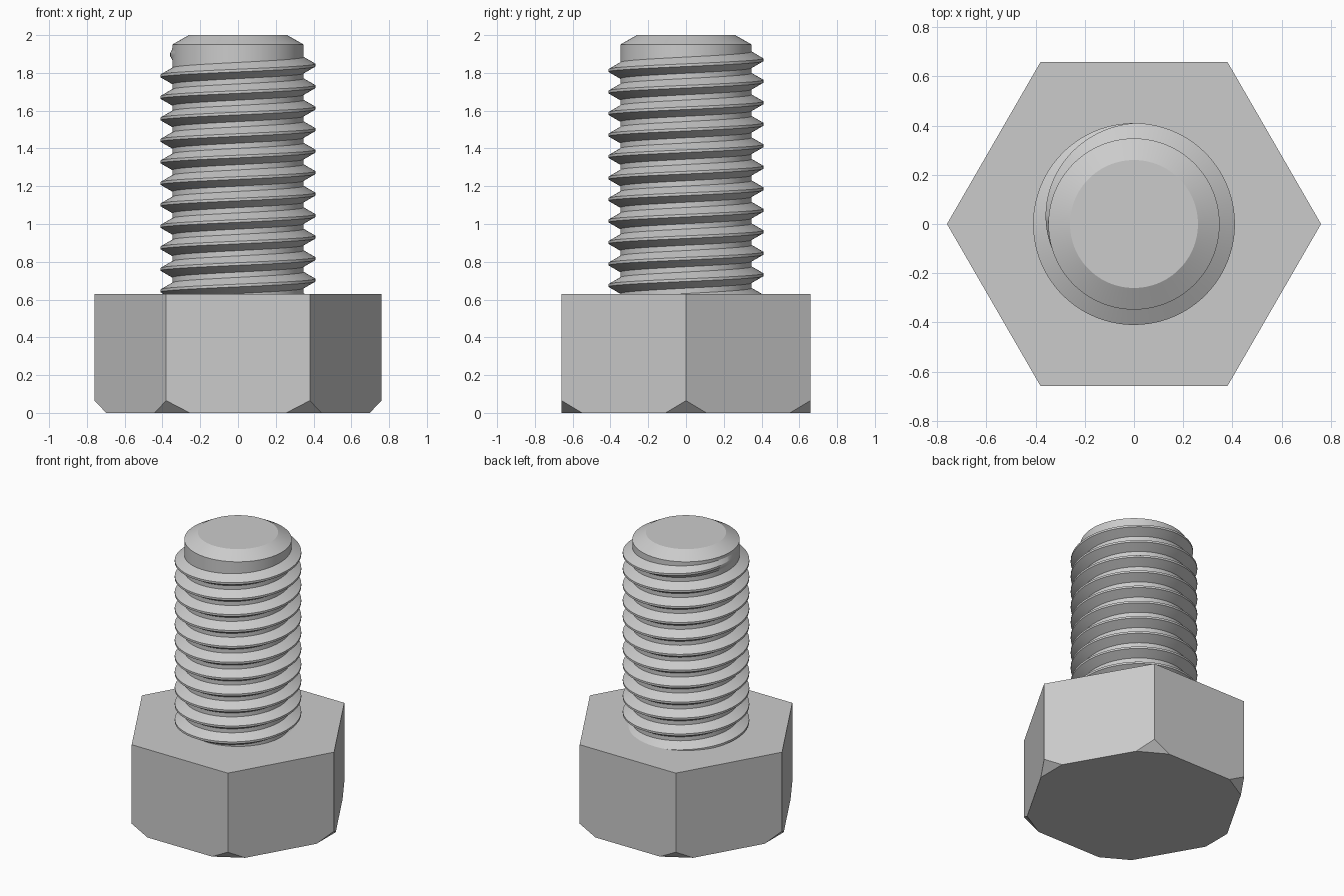
import bpy, bmesh
from math import cos, sin, tau, radians
from mathutils import Vector

cube = bpy.data.objects.get("Cube")
if cube:
    bpy.data.objects.remove(cube)

HEAD_R, HEAD_TOP = 0.76, 0.63
CORE_R, CREST_R = 0.348, 0.41
PITCH = 0.1138
SEGMENTS = 96

steel = bpy.data.materials.new("grey steel")
steel.use_nodes = True
colour = (0.6, 0.6, 0.6, 1)
steel.diffuse_color = colour
steel.node_tree.nodes["Principled BSDF"].inputs["Base Color"].default_value = colour


def add_object(name, bm, smooth):
    bmesh.ops.recalc_face_normals(bm, faces=bm.faces)
    mesh = bpy.data.meshes.new(name)
    bm.to_mesh(mesh)
    bm.free()
    mesh.materials.append(steel)
    obj = bpy.data.objects.new(name, mesh)
    bpy.context.collection.objects.link(obj)
    if smooth:
        bpy.ops.object.select_all(action="DESELECT")
        obj.select_set(True)
        bpy.context.view_layer.objects.active = obj
        bpy.ops.object.shade_smooth_by_angle(angle=radians(25))
    return obj


def polar(r, a, z):
    return Vector((r * cos(a), r * sin(a), z))


def bridge(bm, rings, closed):
    # Join consecutive rings of vertices with quads
    for low, high in zip(rings, rings[1:]):
        n = len(low)
        for i in range(n if closed else n - 1):
            j = (i + 1) % n
            bm.faces.new((low[i], low[j], high[j], high[i]))
    bm.faces.new(rings[0])
    bm.faces.new(rings[-1])


# Hexagonal head with its lower corners cut off
bm = bmesh.new()
rings = [[bm.verts.new(polar(HEAD_R, tau * i / 6, z)) for i in range(6)]
         for z in (0, HEAD_TOP)]
bridge(bm, rings, True)
for i in range(6):
    a = tau * i / 6
    cut = bmesh.ops.bisect_plane(
        bm, geom=bm.verts[:] + bm.edges[:] + bm.faces[:],
        plane_co=polar(HEAD_R, a, 0.065), plane_no=polar(1, a, -0.96),
        clear_outer=True)
    edges = [e for e in cut["geom_cut"] if isinstance(e, bmesh.types.BMEdge)]
    bmesh.ops.contextual_create(bm, geom=edges)
add_object("hex_head", bm, False)

# Round shank with a chamfered tip
bm = bmesh.new()
profile = [(CORE_R, HEAD_TOP - 0.03), (CORE_R, 1.95), (0.26, 2.0)]
rings = [[bm.verts.new(polar(r, tau * i / SEGMENTS, z)) for i in range(SEGMENTS)]
         for r, z in profile]
bridge(bm, rings, True)
add_object("shank", bm, True)

# Right-handed thread ridge, starting in the head and fading out near the tip
bm = bmesh.new()
start, fade, end = -11.3 * tau, radians(90), radians(207)
base_r = CORE_R - 0.008
half_crest = PITCH / 16
half_base = half_crest + (CREST_R - base_r) * 0.577
steps = round((end - start) / tau * SEGMENTS)
rings = []
for i in range(steps + 1):
    a = start + (end - start) * i / steps
    z = 1.841 + PITCH * a / tau
    t = max(0, (a - fade) / (end - fade))
    crest = CREST_R + (base_r + 0.002 - CREST_R) * t
    section = [(base_r, -half_base), (crest, -half_crest),
               (crest, half_crest), (base_r, half_base)]
    rings.append([bm.verts.new(polar(r, a, z + dz)) for r, dz in section])
bridge(bm, rings, True)
add_object("thread", bm, True)
